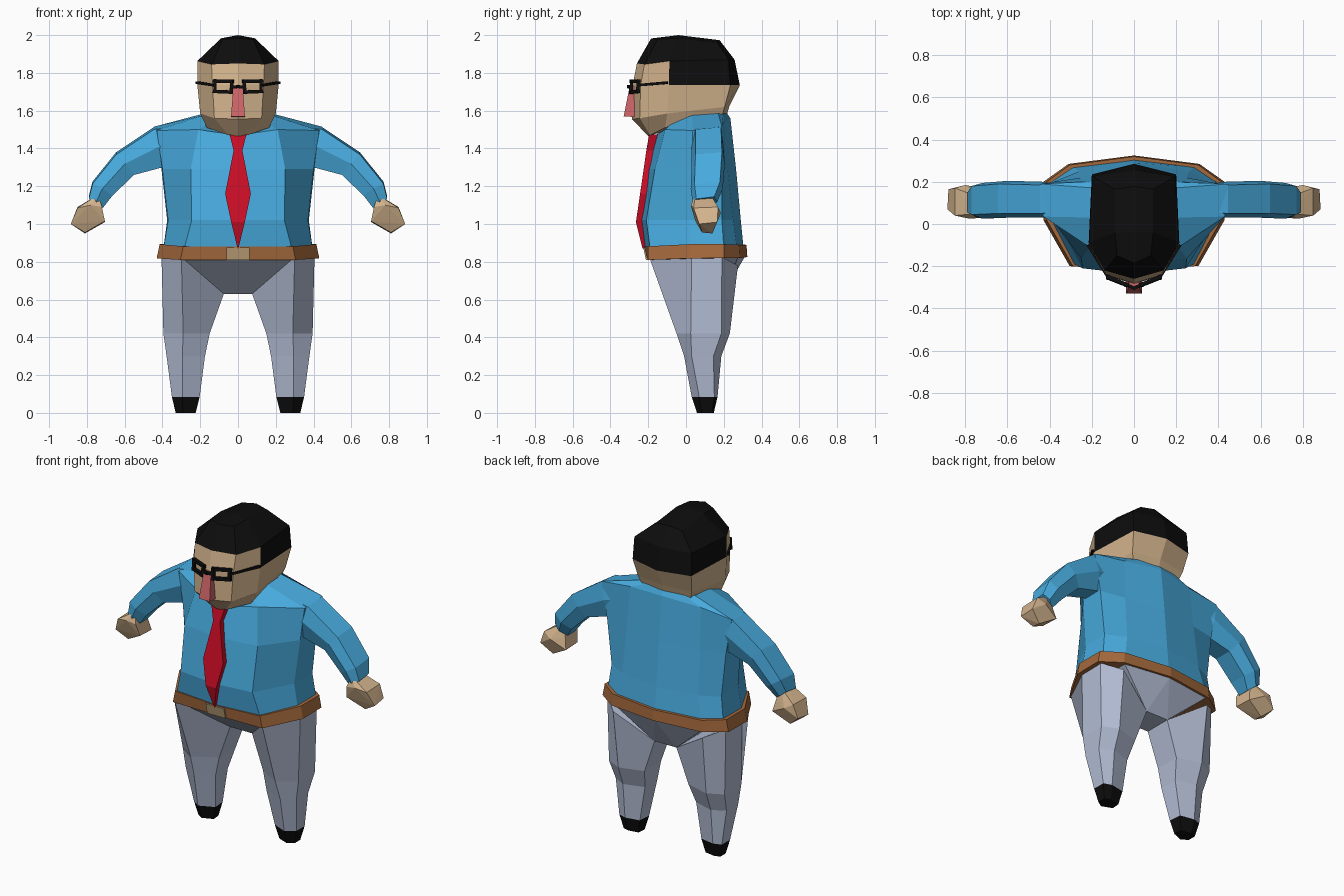
import bpy, bmesh
from mathutils import Vector


def material(name, rgb):
    m = bpy.data.materials.new(name)
    m.diffuse_color = (*rgb, 1)
    return m


BLUE = material("shirt blue", (0.065, 0.41, 0.74))
GREY = material("trouser grey", (0.45, 0.51, 0.66))
SKIN = material("skin", (0.66, 0.46, 0.27))
BROWN = material("belt brown", (0.37, 0.14, 0.045))
RED = material("tie red", (0.62, 0.004, 0.02))
BLACK = material("black", (0.004, 0.004, 0.004))
PINK = material("nose pink", (0.62, 0.13, 0.14))
GOLD = material("buckle tan", (0.54, 0.38, 0.2))


def finish(name, bm, mats, mirror=False, rule=None):
    bmesh.ops.recalc_face_normals(bm, faces=bm.faces)
    if rule:
        for f in bm.faces:
            f.material_index = rule(f.calc_center_median())
    me = bpy.data.meshes.new(name)
    bm.to_mesh(me)
    bm.free()
    for m in mats:
        me.materials.append(m)
    ob = bpy.data.objects.new(name, me)
    bpy.context.collection.objects.link(ob)
    if mirror:
        mod = ob.modifiers.new("mirror", "MIRROR")
        mod.use_mirror_merge = False
    return ob


def loft(name, rings, mats, mirror=False, rule=None, tip=None):
    """Skin a stack of closed rings, capped at both ends."""
    bm = bmesh.new()
    vs = [[bm.verts.new(p) for p in r] for r in rings]
    n = len(rings[0])
    for a, b in zip(vs, vs[1:]):
        for i in range(n):
            j = (i + 1) % n
            bm.faces.new((a[i], a[j], b[j], b[i]))
    bm.faces.new(vs[0])
    if tip:
        t = bm.verts.new(tip)
        for i in range(n):
            bm.faces.new((vs[-1][i], vs[-1][(i + 1) % n], t))
    else:
        bm.faces.new(vs[-1])
    return finish(name, bm, mats, mirror, rule)


def hull(name, pts, mat, mirror=False):
    bm = bmesh.new()
    for p in pts:
        bm.verts.new(p)
    bmesh.ops.convex_hull(bm, input=bm.verts)
    bmesh.ops.dissolve_limit(bm, angle_limit=0.03, verts=bm.verts, edges=bm.edges)
    return finish(name, bm, [mat], mirror)


def sym(half):
    """Half ring from front centre to back centre -> full ring."""
    return half + [(-x, y, z) for x, y, z in half[-2:0:-1]]


def level(z, *xy):
    return [(x, y, z) for x, y in xy]


# Shirt body
loft("shirt", [
    sym(level(0.87, (0, -.215), (.285, -.19), (.395, .02), (.395, .2), (.29, .27), (0, .305))),
    sym(level(1.02, (0, -.238), (.245, -.21), (.37, .02), (.375, .19), (.26, .25), (0, .29))),
    sym(level(1.29, (0, -.2), (.25, -.165), (.40, .035), (.405, .19), (.25, .22), (0, .265))),
    sym([(0, -.16, 1.47), (.21, -.11, 1.5), (.43, .035, 1.495), (.445, .19, 1.515),
         (.24, .2, 1.54), (0, .235, 1.56)]),
    sym([(0, -.1, 1.47), (.16, -.08, 1.53), (.18, .03, 1.575), (.18, .17, 1.585),
         (.12, .2, 1.59), (0, .215, 1.59)]),
], [BLUE])


# Sleeves: six-sided sections given by top and bottom points and depth range
def sleeve_ring(top, bot, f, b):
    mx, mz = (top[0] + bot[0]) / 2, (top[1] + bot[1]) / 2
    return [(top[0], f + .02, top[1] - .012), (top[0], b - .015, top[1]), (mx, b, mz),
            (bot[0], b - .03, bot[1]), (bot[0], f + .03, bot[1]), (mx, f, mz)]


loft("sleeve", [
    sleeve_ring((.38, 1.52), (.36, 1.32), .035, .19),
    sleeve_ring((.445, 1.513), (.40, 1.30), .03, .2),
    sleeve_ring((.645, 1.38), (.55, 1.26), .03, .205),
    sleeve_ring((.77, 1.225), (.665, 1.15), .025, .195),
    sleeve_ring((.79, 1.145), (.715, 1.085), .035, .165),
], [BLUE], mirror=True)

# Hands
hull("hand", [(.74, .05, 1.155), (.74, .13, 1.155), (.85, .04, 1.085), (.85, .17, 1.09),
              (.885, .07, 1.0), (.88, .165, 1.01), (.81, .085, .955), (.81, .14, .95),
              (.705, .05, 1.015), (.705, .165, 1.01), (.72, .03, 1.09), (.72, .15, 1.08),
              (.78, .025, 1.10), (.80, .185, 1.06)], SKIN, mirror=True)

# Belt and buckle
loft("belt", [
    sym([(0, -.205, .81), (.305, -.2, .81), (.43, .02, .818), (.43, .2, .82),
         (.31, .285, .82), (0, .325, .825)]),
    sym([(0, -.22, .88), (.29, -.2, .882), (.415, .02, .893), (.415, .2, .893),
         (.305, .28, .89), (0, .32, .89)]),
], [BROWN])
hull("buckle", [(x, y + d, z) for x in (-.062, .062) for d in (0, .009)
                for y, z in ((-.212, .81), (-.227, .876))], GOLD)

# Trousers: pelvis wedge and two legs
hull("pelvis", [(s * x, y, z) for s in (1, -1) for x, y, z in
                ((.30, -.195, .825), (.30, .275, .825), (0, .31, .825),
                 (.075, .03, .63), (.075, .2, .63))], GREY)
ankle = [(.295, .03), (.35, .07), (.35, .15), (.30, .167), (.21, .15), (.203, .07)]
loft("trouser_leg", [
    [(.30, -.195, .825), (.405, .03, .825), (.405, .19, .825), (.305, .275, .78),
     (.075, .2, .63), (.075, .03, .63)],
    level(.42, (.29, -.05), (.395, .025), (.395, .187), (.30, .232), (.15, .19), (.15, .03)),
    level(.30, (.295, -.01), (.378, .03), (.378, .145), (.30, .187), (.175, .15), (.175, .03)),
    level(.085, *ankle),
], [GREY], mirror=True)

# Shoes
loft("shoe", [level(.085, *ankle),
              level(0, *[(.278 + (x - .278) * .72, .11 + (y - .11) * .65) for x, y in ankle])],
     [BLACK], mirror=True)

# Head, with hair on the crown, sides and back
loft("head", [
    sym([(0, -.2, 1.465), (.05, -.19, 1.47), (.165, -.11, 1.51), (.165, .19, 1.57), (0, .215, 1.575)]),
    sym([(0, -.285, 1.555), (.125, -.245, 1.56), (.2, -.1, 1.585), (.183, .205, 1.62), (0, .23, 1.625)]),
    sym(level(1.735, (0, -.282), (.135, -.24), (.215, -.09), (.2, .235), (0, .285))),
    sym([(0, -.26, 1.85), (.14, -.22, 1.845), (.215, -.088, 1.863), (.195, .225, 1.87), (0, .257, 1.87)]),
    sym([(0, -.185, 1.982), (.08, -.15, 1.978), (.09, -.04, 1.983), (.09, .165, 1.96), (0, .178, 1.973)]),
], [SKIN, BLACK], tip=(0, -.04, 2.0),
    rule=lambda c: int(c.z > 1.87 or (c.z > 1.74 and c.y > -.08)))

# Nose
hull("nose", [(s * w, y, z) for s in (1, -1) for w, y, z in
              ((.024, -.298, 1.73), (.024, -.26, 1.73), (.037, -.33, 1.57), (.037, -.25, 1.565))], PINK)


# Glasses made of thin square bars
def bar(bm, a, b, t):
    a, b = Vector(a), Vector(b)
    d = (b - a).normalized()
    u = d.cross(Vector((0, 0, 1)) if abs(d.z) < .9 else Vector((0, 1, 0))).normalized()
    v = d.cross(u)
    ends = [[bm.verts.new(p + d * e + (u * i + v * j) * t)
             for i, j in ((1, 1), (1, -1), (-1, -1), (-1, 1))] for p, e in ((a, -t), (b, t))]
    for i in range(4):
        j = (i + 1) % 4
        bm.faces.new((ends[0][i], ends[0][j], ends[1][j], ends[1][i]))
    for e in ends:
        bm.faces.new(e)


bm = bmesh.new()
lens = [(.033, -.288, 1.755), (.122, -.252, 1.757), (.122, -.256, 1.702), (.036, -.29, 1.698)]
for i in range(4):
    bar(bm, lens[i], lens[(i + 1) % 4], .009)
bar(bm, (.033, -.29, 1.725), (0, -.303, 1.727), .008)
bar(bm, (.125, -.25, 1.735), (.215, -.105, 1.748), .007)
finish("glasses", bm, [BLACK], mirror=True)

# Tie
loft("tie", [[(-w, y, z), (w, y, z), (w, y + .07, z), (-w, y + .07, z)] for w, y, z in
             ((.045, -.195, 1.475), (.023, -.21, 1.39), (.068, -.243, 1.16),
              (.036, -.265, 1.01), (.002, -.23, .87))], [RED])
